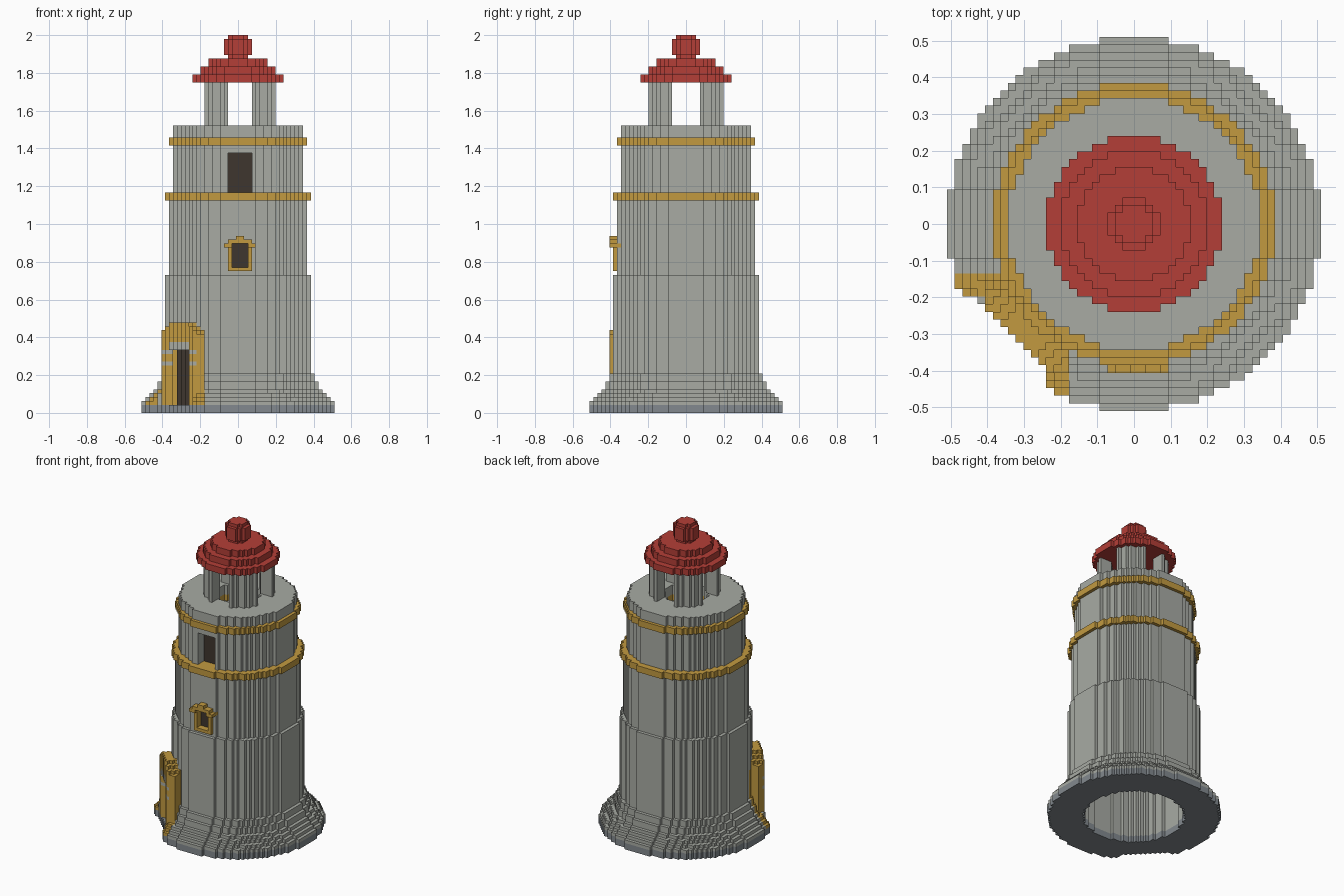
import bpy, bmesh

if "Cube" in bpy.data.objects:
    bpy.data.objects.remove(bpy.data.objects["Cube"])

V = 1 / 48            # block size: 96 blocks tall, 49 wide
cells = {}            # (i, j, k) -> part name


def fill(part, i0, i1, j0, j1, k0, k1, rule=lambda i, j, k: True):
    """Fill an inclusive block range with a part, or clear it when part is None."""
    for i in range(i0, i1 + 1):
        for j in range(j0, j1 + 1):
            for k in range(k0, k1 + 1):
                if rule(i, j, k):
                    if part:
                        cells[i, j, k] = part
                    else:
                        cells.pop((i, j, k), None)


def ring(part, r, hole, k0, k1):
    """Stepped round layer; k1 is exclusive, hole is the inner radius or -1."""
    lo = (hole + 0.5) ** 2 if hole >= 0 else -1
    fill(part, -r, r, -r, r, k0, k1 - 1,
         lambda i, j, k: lo < i * i + j * j <= (r + 0.5) ** 2)


# Base slab, flared foot and tower wall
ring("base_slab", 24, 14, 0, 2)
for r, k0, k1 in [(24, 2, 3), (23, 3, 4), (22, 4, 5), (21, 5, 6), (20, 6, 8), (19, 8, 10)]:
    ring("flared_foot", r, 14, k0, k1)
ring("tower_wall", 18, 14, 10, 35)
ring("tower_wall", 17, 14, 35, 54)
ring("upper_wall", 16, 13, 56, 68)
ring("gallery_floor", 16, 6, 70, 73)

# Gold bands
ring("lower_band", 18, 13, 54, 56)
ring("upper_band", 17, 6, 68, 70)

# Lantern posts: a round shell with four open sides
fill("lantern_posts", -9, 9, -9, 9, 73, 83,
     lambda i, j, k: 40 < (i - 0.5) ** 2 + j * j < 93.5
     and abs(j) > 3 and not -2 <= i <= 3)

# Red roof and finial
for r, k0, k1 in [(11, 84, 86), (9, 86, 88), (7, 88, 90)]:
    ring("roof", r, -1, k0, k1)
for r, k0, k1 in [(2, 90, 91), (3, 91, 95), (2, 95, 96)]:
    ring("roof_finial", r, -1, k0, k1)

# Upper window: deep opening with a dark panel
fill(None, -2, 3, -18, -13, 56, 65)
fill("upper_window", -2, 3, -13, -13, 56, 65)

# Lower window: stepped gold frame and dark pane
fill("window_frame", -2, 3, -18, -17, 36, 41)
for k, i0, i1 in [(42, -3, 4), (43, -2, 3), (44, 0, 1)]:
    fill("window_frame", i0, i1, -19, -17, k, k)
fill(None, -1, 2, -19, -16, 37, 42)
fill("lower_window", -1, 2, -16, -16, 37, 42)

# Doorway on the front-left diagonal: notch cut through the foot
fill(None, -25, -12, -25, -10, 0, 34, lambda i, j, k: i + j < -30)


# Door surround: side strips, then the arched frame
def solid(i, j, k):
    return (i, j, k) in cells and i * i + j * j > 240


fill("door_frame", -24, -14, -9, -7, 2, 18, solid)
fill("door_frame", -11, -9, -24, -14, 2, 18, solid)
arch = {19: 10, 20: 8, 21: 6, 22: 4}
fill("door_frame", -19, -9, -19, -9, 2, 22,
     lambda i, j, k: i + j >= -30 and i * i + j * j > 240
     and abs(i - j) <= arch.get(k, 10))
fill("door_stones", -19, -9, -19, -9, 12, 15,
     lambda i, j, k: k in (12, 15) and -30 <= i + j <= -28 and 5 <= abs(i - j) <= 8)
fill("door_stones", -19, -9, -19, -9, 16, 17,
     lambda i, j, k: -30 <= i + j <= -27 and abs(i - j) <= 4)

# Door leaf recessed in the opening
fill(None, -19, -9, -19, -9, 2, 15, lambda i, j, k: i + j < -27 and abs(i - j) <= 4)
fill("door", -19, -9, -19, -9, 2, 15,
     lambda i, j, k: -27 <= i + j <= -25 and abs(i - j) <= 4)


# Materials
def material(name, rgb):
    m = bpy.data.materials.new(name)
    lin = [((c / 255 + 0.055) / 1.055) ** 2.4 for c in rgb]
    m.diffuse_color = (*lin, 1)
    m.use_nodes = True
    m.node_tree.nodes["Principled BSDF"].inputs["Base Color"].default_value = m.diffuse_color
    return m


stone = material("grey stone", (168, 171, 164))
slate = material("slate grey", (130, 137, 142))
gold = material("ochre gold", (194, 154, 64))
red = material("roof red", (180, 62, 55))
dark = material("dark brown", (62, 54, 46))
colour = {"base_slab": slate, "lower_band": gold, "upper_band": gold,
          "window_frame": gold, "door_frame": gold, "roof": red, "roof_finial": red,
          "upper_window": dark, "lower_window": dark, "door": dark}


# Build each part from its exposed block faces, merged into strips
def build(part):
    mine = {c for c, p in cells.items() if p == part}
    bm = bmesh.new()
    verts = {}

    def vert(p):
        if p not in verts:
            verts[p] = bm.verts.new([(p[0] - 0.5) * V, (p[1] - 0.5) * V, p[2] * V])
        return verts[p]

    def step(c, axis, d):
        return tuple(c[n] + (d if n == axis else 0) for n in range(3))

    for axis in range(3):
        run = 0 if axis == 2 else 2
        other = 3 - axis - run
        for d in (-1, 1):
            shown = {c for c in mine if step(c, axis, d) not in cells}
            for c in shown:
                if step(c, run, -1) in shown:
                    continue
                n = 1
                while step(c, run, n) in shown:
                    n += 1
                a = step(c, axis, 1) if d > 0 else c
                b = step(a, other, 1)
                quad = [a, b, step(b, run, n), step(a, run, n)]
                # keep normals pointing outwards
                if ((other - axis) % 3 == 1) != (d > 0):
                    quad.reverse()
                bm.faces.new([vert(p) for p in quad])
    mesh = bpy.data.meshes.new(part)
    bm.to_mesh(mesh)
    bm.free()
    mesh.materials.append(colour.get(part, stone))
    bpy.context.collection.objects.link(bpy.data.objects.new(part, mesh))


for part in sorted(set(cells.values())):
    build(part)
